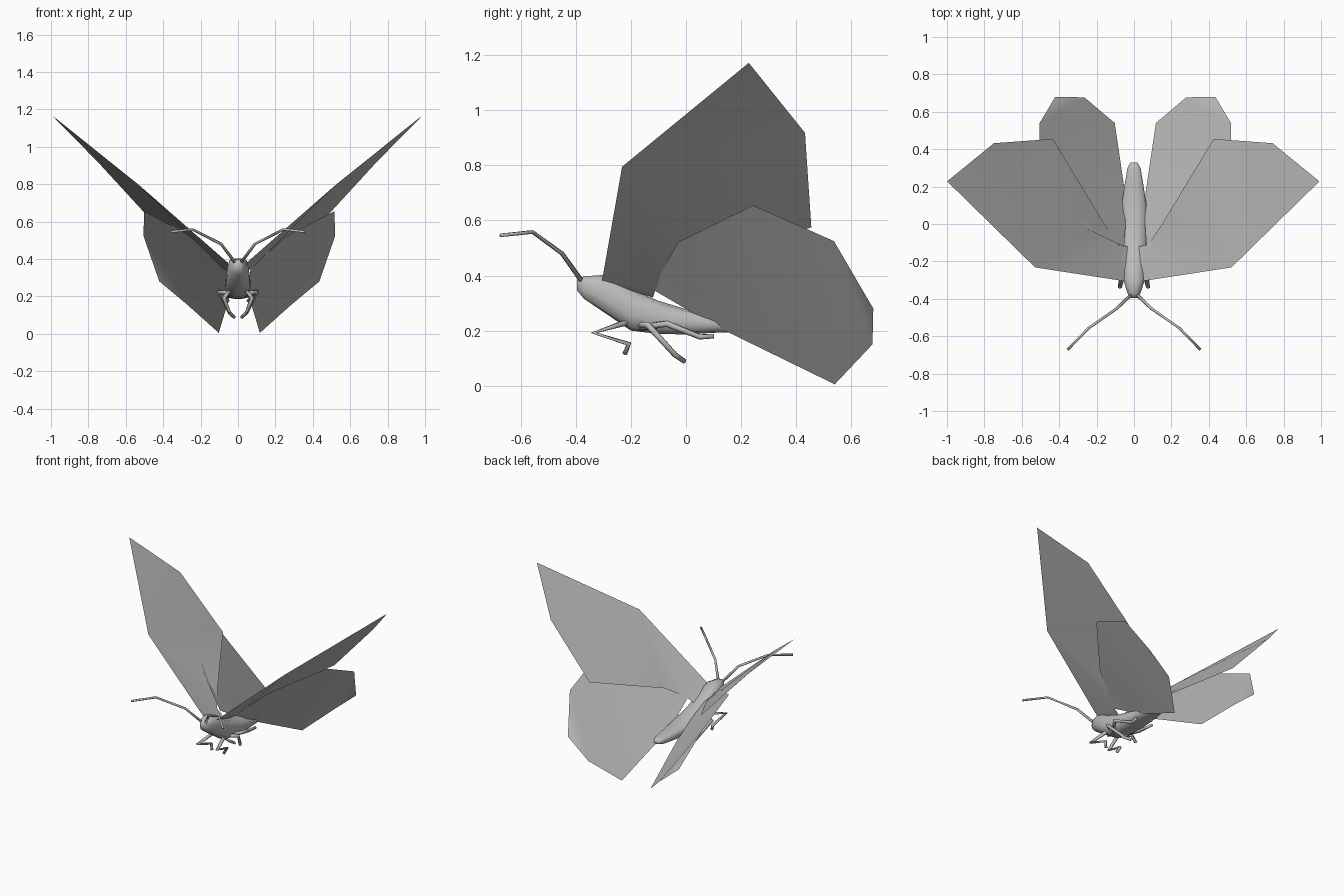
import bpy, bmesh, math
from mathutils import Vector

if "Cube" in bpy.data.objects:
    bpy.data.objects.remove(bpy.data.objects["Cube"])

grey = bpy.data.materials.new("plain grey")
grey.diffuse_color = (0.5, 0.5, 0.5, 1)
grey.use_nodes = True
grey.node_tree.nodes["Principled BSDF"].inputs["Base Color"].default_value = grey.diffuse_color


def finish(bm, name, smooth=True):
    bmesh.ops.recalc_face_normals(bm, faces=bm.faces)
    me = bpy.data.meshes.new(name)
    bm.to_mesh(me)
    bm.free()
    me.materials.append(grey)
    for p in me.polygons:
        p.use_smooth = smooth
    ob = bpy.data.objects.new(name, me)
    bpy.context.collection.objects.link(ob)
    return ob


def loft(bm, rings):
    """Skin a list of vertex rings and close both ends."""
    vs = [[bm.verts.new(p) for p in r] for r in rings]
    n = len(vs[0])
    for a, b in zip(vs, vs[1:]):
        for i in range(n):
            j = (i + 1) % n
            bm.faces.new((a[i], a[j], b[j], b[i]))
    bm.faces.new(vs[0])
    bm.faces.new(vs[-1])


def limb(name, pts, radii, sides=6):
    """Jointed tube through the points, with mitred rings."""
    pts = [Vector(p) for p in pts]
    bm = bmesh.new()
    rings = []
    for i, p in enumerate(pts):
        d = Vector()
        if i:
            d += (p - pts[i - 1]).normalized()
        if i < len(pts) - 1:
            d += (pts[i + 1] - p).normalized()
        d.normalize()
        u = d.cross(Vector((1, 0, 0.3))).normalized()
        v = d.cross(u)
        rings.append([p + radii[i] * (u * math.cos(t) + v * math.sin(t))
                      for t in (2 * math.pi * k / sides for k in range(sides))])
    loft(bm, rings)
    finish(bm, name)


def wing(name, pts, side, shift):
    """Thin sheet cut to the wing outline."""
    bm = bmesh.new()
    f = bm.faces.new([bm.verts.new((side * x + shift, y, z)) for x, y, z in pts])
    bmesh.ops.triangulate(bm, faces=[f])
    finish(bm, name)


# body: oval stations along y (y, top, bottom, half width)
stations = [(-.395, .385, .345, .018), (-.37, .397, .315, .035), (-.30, .402, .268, .057),
            (-.20, .352, .20, .065), (-.10, .308, .188, .068), (0, .278, .186, .069),
            (.10, .258, .192, .067), (.21, .25, .195, .05), (.30, .245, .203, .035),
            (.33, .237, .213, .018)]
bm = bmesh.new()
N = 12
rings = []
for y, top, bot, w in stations:
    ring = []
    for k in range(N):
        t = 2 * math.pi * (k + .5) / N
        c, s = math.cos(t), math.sin(t)
        # slightly squared oval
        q = max(abs(c), abs(s)) ** -0.4 / math.cos(math.pi / N) ** .6
        q = min(q, 1 / max(abs(c), abs(s)))
        ring.append((w * c * q, y, (top + bot) / 2 + (top - bot) / 2 * s * q))
    rings.append(ring)
loft(bm, rings)
finish(bm, "body")

fore = [(.05, -.305, .38), (.525, -.232, .795), (.995, .228, 1.172), (.745, .432, .918),
        (.43, .455, .575), (.16, .01, .435), (.08, -.11, .352), (.03, -.12, .32)]
hind = [(.06, -.122, .35), (.25, -.03, .52), (.508, .243, .655), (.513, .537, .525),
        (.428, .68, .28), (.272, .677, .15), (.11, .54, .005), (.045, .10, .22)]
antenna = [(.012, -.375, .375), (.09, -.45, .48), (.243, -.557, .558), (.355, -.672, .546)]
legs = {
    "front_leg": [(.04, -.20, .235), (.075, -.335, .192), (.06, -.208, .152), (.045, -.222, .115)],
    "middle_leg": [(.04, -.17, .22), (.10, -.14, .222), (.045, -.04, .112), (.02, -.005, .088)],
    "rear_leg": [(.03, -.17, .21), (.10, -.07, .225), (.055, .05, .177), (.065, .10, .18)],
}

for side, tag in ((1, "right"), (-1, "left")):
    wing(tag + "_forewing", fore, side, -.004)
    wing(tag + "_hindwing", hind, side, .007)
    limb(tag + "_antenna", [(side * x, y, z) for x, y, z in antenna], (.009, .008, .007, .007))
    for name, path in legs.items():
        limb(tag + "_" + name, [(side * x, y, z) for x, y, z in path], (.013, .012, .01, .009))
